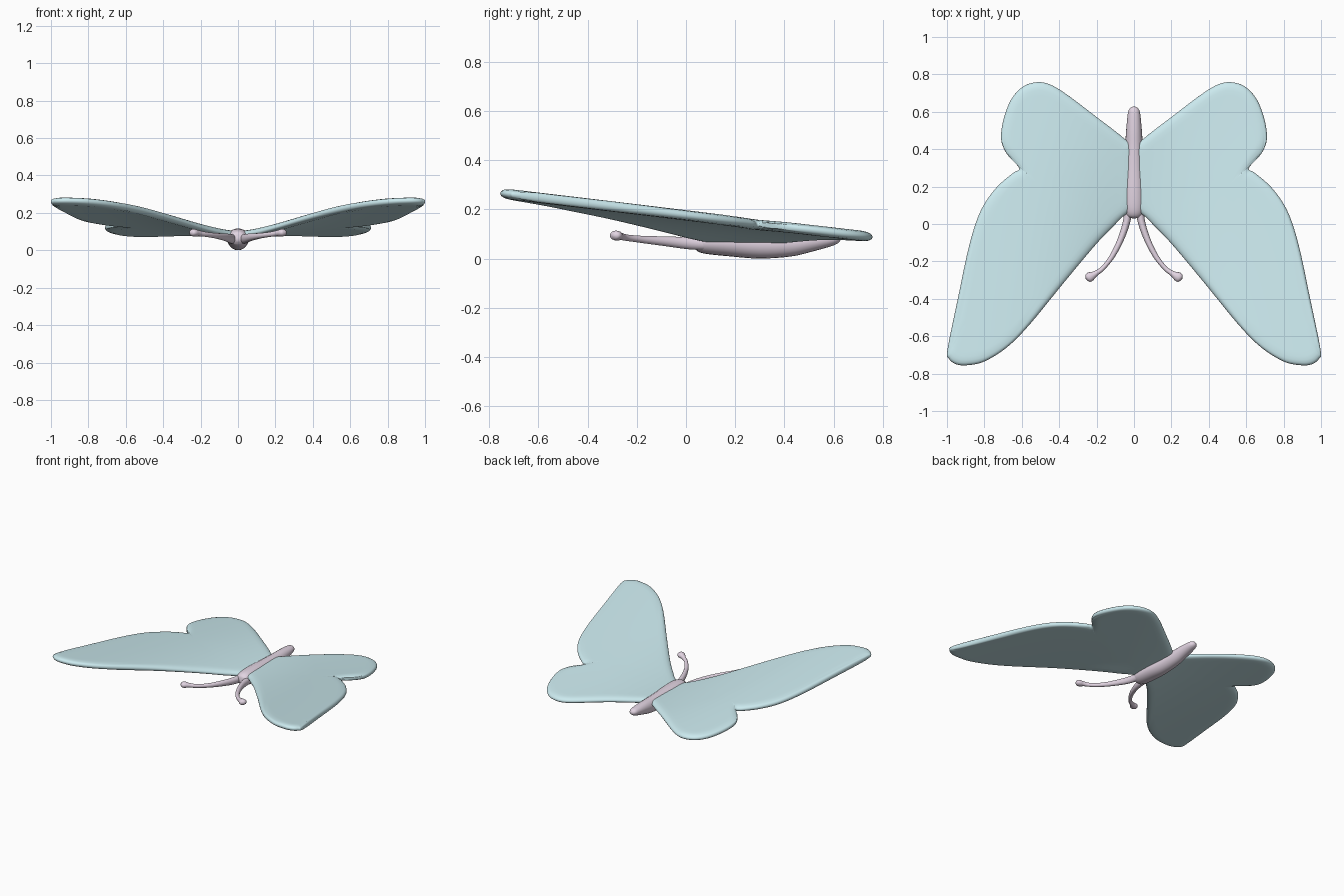
import bpy, bmesh, math
from mathutils import Vector

if "Cube" in bpy.data.objects:
    bpy.data.objects.remove(bpy.data.objects["Cube"])


def material(name, rgb):
    m = bpy.data.materials.new(name)
    m.diffuse_color = (*rgb, 1)
    m.use_nodes = True
    m.node_tree.nodes["Principled BSDF"].inputs["Base Color"].default_value = m.diffuse_color
    return m


def spline(pts, n, closed=False):
    """Catmull-Rom through tuples of any length."""
    pts = [Vector(p) for p in pts]
    count = len(pts)
    get = lambda i: pts[i % count] if closed else pts[max(0, min(count - 1, i))]
    out = []
    for i in range(count if closed else count - 1):
        a, b, c, d = (get(i + k) for k in (-1, 0, 1, 2))
        for j in range(n):
            t = j / n
            out.append(0.5 * (2 * b + (c - a) * t + (2 * a - 5 * b + 4 * c - d) * t ** 2
                              + (3 * b - a - 3 * c + d) * t ** 3))
    return out if closed else out + [pts[-1]]


def finish(bm, name, mat, mirror):
    bmesh.ops.recalc_face_normals(bm, faces=bm.faces)
    for f in bm.faces:
        f.smooth = True
    me = bpy.data.meshes.new(name)
    bm.to_mesh(me)
    bm.free()
    me.materials.append(mat)
    ob = bpy.data.objects.new(name, me)
    bpy.context.collection.objects.link(ob)
    if mirror:
        ob.modifiers.new("mirror", 'MIRROR').use_clip = False
    return ob


def bridge(bm, a, b):
    n = len(a)
    for i in range(n):
        bm.faces.new((a[i], a[(i + 1) % n], b[(i + 1) % n], b[i]))


def loft(name, sections, mat, mirror=False, sides=20):
    """Round tube; each section is (x, y, z, side radius, height radius)."""
    bm = bmesh.new()
    path = [(Vector(s[:3]), s[3], s[4]) for s in
            ([Vector(v) for v in map(tuple, sections)])]
    rings = []
    for i, (p, rx, rz) in enumerate(path):
        t = path[min(i + 1, len(path) - 1)][0] - path[max(i - 1, 0)][0]
        side = Vector((-t.y, t.x, 0)).normalized()
        up = t.cross(side).normalized()
        rings.append([bm.verts.new(p + side * rx * math.cos(a) + up * rz * math.sin(a))
                      for a in (2 * math.pi * k / sides for k in range(sides))])
    for a, b in zip(rings, rings[1:]):
        bridge(bm, a, b)
    bm.faces.new(rings[0])
    bm.faces.new(rings[-1])
    return finish(bm, name, mat, mirror)


blue = material("wing_blue", (0.60, 0.82, 0.86))
pink = material("body_pink", (0.76, 0.66, 0.76))

# wings: one outline, filled by shrinking rings, curved up and rounded at the rim
outline = [(0.0, 0.39), (0.05, 0.455), (0.2, 0.572), (0.37, 0.70), (0.46, 0.75), (0.53, 0.757),
           (0.60, 0.73), (0.66, 0.66), (0.70, 0.55), (0.71, 0.45), (0.68, 0.375),
           (0.625, 0.315), (0.615, 0.29), (0.65, 0.27), (0.74, 0.19), (0.82, 0.07),
           (0.88, -0.11), (0.94, -0.39), (0.997, -0.67), (0.99, -0.72), (0.95, -0.75),
           (0.89, -0.755), (0.80, -0.735), (0.68, -0.66), (0.56, -0.54), (0.38, -0.32),
           (0.2, -0.105), (0.08, 0.02), (0.0, 0.12)]
rim = spline(outline, 5, True)
centre = Vector((0.5, 0.2))


def height(p):
    g = 1 - math.exp(-(max(p.x, 0) / 0.33) ** 1.5)
    return 0.082 + g * (0.096 - 0.118 * p.y)


def half_thickness(p):
    d = min((p - q).length for q in rim)
    return 0.021 * math.sqrt(1 - (1 - min(d / 0.045, 1)) ** 2)


bm = bmesh.new()
edge = [bm.verts.new((p.x, p.y, height(p))) for p in rim]
for sign in (1, -1):
    last = edge
    for s in (0.995, 0.985, 0.97, 0.95, 0.92, 0.87, 0.8, 0.7, 0.55, 0.4, 0.25, 0.1):
        ring = []
        for q in rim:
            p = centre + (q - centre) * s
            ring.append(bm.verts.new((p.x, p.y, height(p) + sign * half_thickness(p))))
        bridge(bm, last, ring)
        last = ring
    bm.faces.new(last)
finish(bm, "wings", blue, True)

# body: tapered abdomen, thorax and head
loft("body", spline([
    (0, 0.627, 0.085, 0.006, 0.006), (0, 0.618, 0.083, 0.022, 0.018),
    (0, 0.59, 0.079, 0.033, 0.028), (0, 0.50, 0.069, 0.042, 0.043),
    (0, 0.42, 0.06, 0.047, 0.052), (0, 0.30, 0.057, 0.054, 0.057),
    (0, 0.18, 0.063, 0.060, 0.054), (0, 0.09, 0.066, 0.058, 0.048),
    (0, 0.05, 0.065, 0.046, 0.038), (0, 0.035, 0.064, 0.028, 0.022),
    (0, 0.03, 0.064, 0.006, 0.005)], 4), pink)

# antennae: thin curved feelers ending in small clubs
loft("antennae", spline([
    (0.025, 0.13, 0.06, 0.025, 0.028), (0.038, 0.02, 0.062, 0.020, 0.025),
    (0.07, -0.08, 0.07, 0.017, 0.020), (0.115, -0.17, 0.077, 0.014, 0.015),
    (0.165, -0.235, 0.084, 0.012, 0.013), (0.205, -0.265, 0.09, 0.015, 0.015),
    (0.232, -0.281, 0.093, 0.025, 0.020), (0.248, -0.29, 0.095, 0.022, 0.017),
    (0.256, -0.295, 0.096, 0.006, 0.006)], 4), pink, mirror=True)
